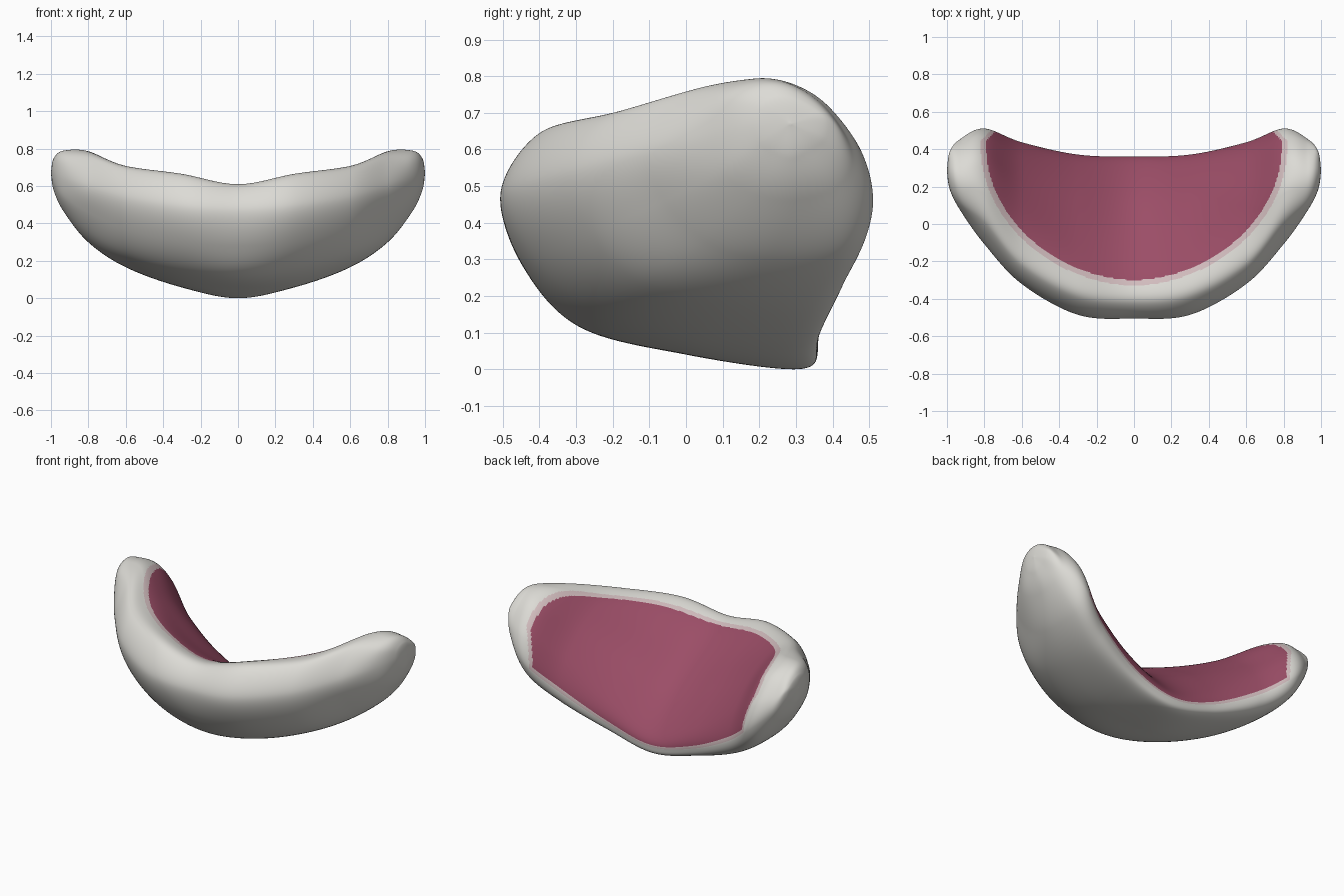
import bpy, bmesh
from mathutils import Vector

if "Cube" in bpy.data.objects:
    bpy.data.objects.remove(bpy.data.objects["Cube"])

# Half of the shell: x position and a closed y,z section at each station.
# Order: under back edge, belly, chin, lower front, front, rim, inner rim, bowl, floor, back edge top, back edge
SECTIONS = [
    (0.00, [(.30, 0), (0, .04), (-.29, .115), (-.445, .28), (-.505, .47), (-.42, .60), (-.29, .585), (-.10, .48), (.14, .32), (.32, .14), (.36, .05)]),
    (0.30, [(.30, .06), (0, .075), (-.25, .15), (-.41, .30), (-.485, .49), (-.39, .65), (-.25, .645), (-.06, .55), (.16, .42), (.33, .24), (.37, .12)]),
    (0.60, [(.36, .175), (.10, .175), (-.12, .235), (-.26, .37), (-.32, .54), (-.22, .69), (-.06, .70), (.09, .66), (.24, .575), (.38, .43), (.437, .27)]),
    (0.80, [(.43, .32), (.22, .30), (.06, .345), (-.06, .46), (-.105, .60), (.01, .75), (.16, .785), (.28, .76), (.38, .70), (.48, .57), (.508, .43)]),
    (0.93, [(.40, .49), (.29, .46), (.18, .48), (.10, .54), (.075, .64), (.11, .74), (.19, .785), (.28, .78), (.37, .725), (.44, .63), (.45, .55)]),
    (.985, [(.34, .60), (.29, .575), (.24, .59), (.20, .62), (.185, .67), (.20, .72), (.24, .745), (.29, .745), (.35, .715), (.385, .68), (.38, .63)]),
]
U, V = 22, 28  # subdivisions per span


def spline(p, t):
    """Catmull-Rom point between p[1] and p[2]."""
    a, b, c, d = p
    return 0.5 * (2 * b + (c - a) * t + (2 * a - 5 * b + 4 * c - d) * t * t
                  + (3 * b - a - 3 * c + d) * t ** 3)


def smooth_closed(pts):
    n = len(pts)
    return [spline([pts[(i + k) % n] for k in (-1, 0, 1, 2)], j / V)
            for i in range(n) for j in range(V)]


def material(name, rgb):
    m = bpy.data.materials.new(name)
    m.diffuse_color = (*rgb, 1)
    m.use_nodes = True
    m.node_tree.nodes["Principled BSDF"].inputs["Base Color"].default_value = m.diffuse_color
    return m


# Smooth around each section, close the tip, mirror, then smooth along x
half = [smooth_closed([Vector((x, y, z)) for y, z in pts]) for x, pts in SECTIONS]
tip = Vector((1, .285, .67))
half.append([tip + (p - tip) * Vector((0, .03, .03)) for p in half[-1]])
flip = Vector((-1, 1, 1))
stations = [[p * flip for p in s] for s in half[:0:-1]] + half
last = len(stations) - 1
rings = []
for i in range(last):
    four = [stations[min(max(i + k, 0), last)] for k in (-1, 0, 1, 2)]
    for j in range(U):
        rings.append([spline(p, j / U) for p in zip(*four)])
rings.append(stations[-1])
low = min(p.z for r in rings for p in r)

bm = bmesh.new()
grid = [[bm.verts.new(p - Vector((0, 0, low))) for p in r] for r in rings]
n = len(grid[0])


def lining(x, y, v, grow):
    """True inside the bowl outline, widened by grow."""
    w = (abs(x) / (.79 + grow)) ** 1.85 + (max(0, .42 - y) / (.72 + grow)) ** 2
    return w < 1 and abs(x) + y < 1.235 + grow and 5.2 < v < 9.75 + grow * 6


# Skin between rings, coloured by place in the bowl
for a, b in zip(grid, grid[1:]):
    for j in range(n):
        k = (j + 1) % n
        f = bm.faces.new((a[j], a[k], b[k], b[j]))
        c, v = f.calc_center_median(), (j + .5) / V
        f.material_index = 2 if lining(c.x, c.y, v, 0) else 1 if lining(c.x, c.y, v, .03) else 0
bm.faces.new(grid[0])
bm.faces.new(grid[-1])
bmesh.ops.recalc_face_normals(bm, faces=bm.faces[:])
for f in bm.faces:
    f.smooth = True

mesh = bpy.data.meshes.new("curved_shell")
bm.to_mesh(mesh)
bm.free()
shell = bpy.data.objects.new("curved_shell", mesh)
bpy.context.collection.objects.link(shell)
for m in (material("warm_grey", (.72, .71, .67)), material("pale_pink_edge", (.65, .51, .52)),
          material("dark_pink_lining", (.33, .075, .135))):
    mesh.materials.append(m)
